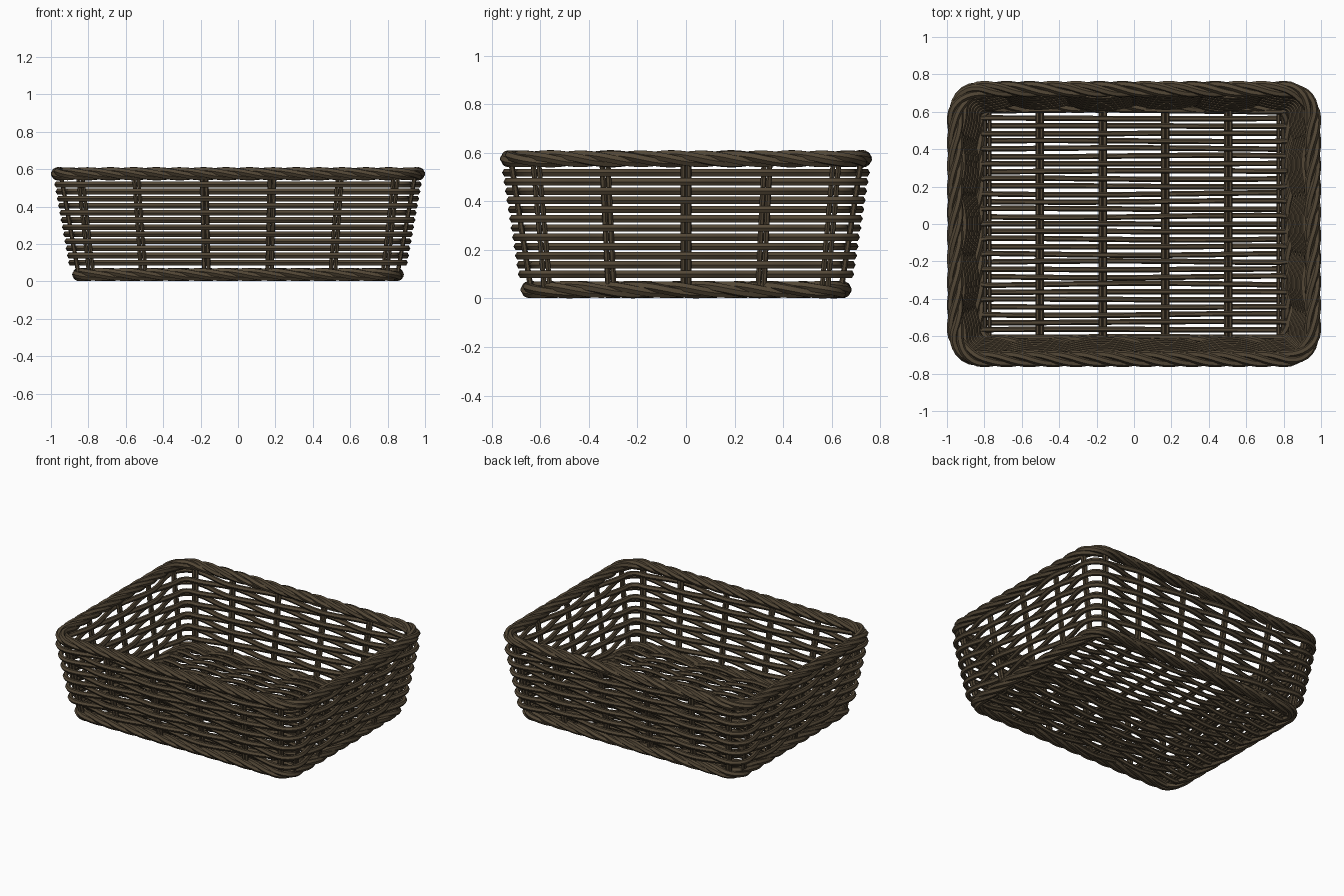
import bpy, math, random
from mathutils import Vector

if "Cube" in bpy.data.objects:
    bpy.data.objects.remove(bpy.data.objects["Cube"])

random.seed(4)
wicker = bpy.data.materials.new("dark_brown_wicker")
wicker.diffuse_color = (0.085, 0.062, 0.036, 1)
wicker.use_nodes = True
wicker.node_tree.nodes["Principled BSDF"].inputs["Base Color"].default_value = wicker.diffuse_color
UP = Vector((0, 0, 1))


def strands(name, paths, radius, cyclic=False):
    """One mesh object made of round strands that follow the given paths."""
    cu = bpy.data.curves.new(name, 'CURVE')
    cu.dimensions = '3D'
    cu.bevel_depth = radius
    cu.bevel_resolution = 1
    cu.use_fill_caps = not cyclic
    for pts in paths:
        sp = cu.splines.new('POLY')
        sp.points.add(len(pts) - 1)
        for p, co in zip(sp.points, pts):
            p.co = (co[0], co[1], co[2], 1)
        sp.use_cyclic_u = cyclic
    ob = bpy.data.objects.new(name, cu)
    bpy.context.collection.objects.link(ob)
    bpy.ops.object.select_all(action='DESELECT')
    ob.select_set(True)
    bpy.context.view_layer.objects.active = ob
    bpy.ops.object.convert(target='MESH')
    ob = bpy.context.view_layer.objects.active
    ob.data.materials.clear()
    ob.data.materials.append(wicker)
    bpy.ops.object.shade_smooth_by_angle(angle=math.radians(50))
    return ob


# Stake positions along each wall, as fractions of its straight part
LONG = [-1, -0.645, -0.215, 0.215, 0.645, 1]
SHORT = [-1, -0.54, 0, 0.54, 1]
SIDES = [(Vector((1, 0, 0)), Vector((0, -1, 0)), LONG),
         (Vector((0, 1, 0)), Vector((1, 0, 0)), SHORT),
         (Vector((-1, 0, 0)), Vector((0, 1, 0)), LONG),
         (Vector((0, -1, 0)), Vector((-1, 0, 0)), SHORT)]


def wall_size(z):
    """Half length, half width and corner radius of the flared wall."""
    f = (z - 0.08) / 0.45
    return 0.86 + 0.08 * f, 0.645 + 0.07 * f, 0.07 + 0.03 * f


def side_frame(k, hx, hy, r):
    tan, nor, stakes = SIDES[k]
    along, out = (hx, hy) if k % 2 == 0 else (hy, hx)
    return tan, nor, stakes, along - r, out


def woven_row(z, sign, amp=0.027, steps=7):
    """Closed strand passing alternately outside and inside the stakes."""
    hx, hy, r = wall_size(z)
    pts, phase = [], 0
    for k in range(4):
        tan, nor, stakes, straight, out = side_frame(k, hx, hy, r)
        for a, b in zip(stakes, stakes[1:]):
            for i in range(steps):
                t = i / steps
                off = sign * amp * math.cos(math.pi * (phase + t))
                pts.append(tan * straight * (a + (b - a) * t) + nor * (out + off) + UP * z)
            phase += 1
        off = sign * amp * math.cos(math.pi * phase)
        centre = tan * straight + nor * (out - r)
        for i in range(5):
            ang = math.pi / 2 * i / 5
            pts.append(centre + (nor * math.cos(ang) + tan * math.sin(ang)) * (r + off) + UP * z)
    return pts


def rope(name, hx, hy, r, z, turns, count=4, wide=0.025, high=0.017, radius=0.0195):
    """Twisted rim of several strands round a rounded rectangle."""
    loop = []
    for k in range(4):
        tan, nor, _, straight, out = side_frame(k, hx, hy, r)
        n = 60 if k % 2 == 0 else 46
        for i in range(n):
            loop.append((tan * straight * (2 * i / n - 1) + nor * out, nor))
        for i in range(9):
            ang = math.pi / 2 * i / 9
            d = nor * math.cos(ang) + tan * math.sin(ang)
            loop.append((tan * straight + nor * (out - r) + d * r, d))
    dist, total = [], 0
    for i, (p, _) in enumerate(loop):
        dist.append(total)
        total += (loop[(i + 1) % len(loop)][0] - p).length
    paths = []
    for s in range(count):
        path = []
        for (p, d), l in zip(loop, dist):
            th = 2 * math.pi * (s / count - turns * l / total)
            path.append(p + d * wide * math.cos(th) + UP * (z + high * math.sin(th)))
        paths.append(path)
    return strands(name, paths, radius, True)


# Twisted rims at the top and bottom
rope("top_rim", 0.956, 0.721, 0.15, 0.575, 13)
rope("bottom_rim", 0.842, 0.637, 0.10, 0.0365, 11)

# Woven walls
rows = [woven_row(0.10 + 0.038 * i, 1 if i % 2 else -1) for i in range(12)]
strands("wall_weave", rows, 0.0175, True)

# Paired upright stakes
stakes = []
for k in range(4):
    for j in range(len(SIDES[k][2])):
        for side in (-1, 1):
            path = []
            for z in (0.035, 0.2, 0.38, 0.575):
                tan, nor, fr, straight, out = side_frame(k, *wall_size(z))
                path.append(tan * (straight * fr[j] + side * 0.0115) + nor * out + UP * z)
            stakes.append(path)
strands("wall_stakes", stakes, 0.0115)

# Floor: paired ribs from front to back, woven rows from side to side
RIBS = [-0.785, -0.505, -0.168, 0.168, 0.505, 0.785]
FLOOR_Z = 0.036
ribs = [[(x + s * 0.0115, y, FLOOR_Z) for y in (-0.64, 0, 0.64)]
        for x in RIBS for s in (-1, 1)]
strands("floor_ribs", ribs, 0.011)

floor_rows = []
COUNT = 31
for i in range(COUNT):
    y0 = -0.605 + 1.21 * i / (COUNT - 1)
    ph, wob = random.uniform(0, 6.28), random.uniform(0.001, 0.006)
    sign = 1 if i % 2 else -1
    path = [(-0.815, y0, FLOOR_Z + sign * 0.015)]
    for j in range(5):
        for m in range(8 if j < 4 else 9):
            t = m / 8
            x = RIBS[j] + (RIBS[j + 1] - RIBS[j]) * t
            path.append((x, y0 + wob * math.sin(3 * x + ph),
                         FLOOR_Z + sign * 0.02 * math.cos(math.pi * (j + t))))
    path.append((0.815, y0, FLOOR_Z - sign * 0.015))
    floor_rows.append(path)
strands("floor_weave", floor_rows, 0.0145)
